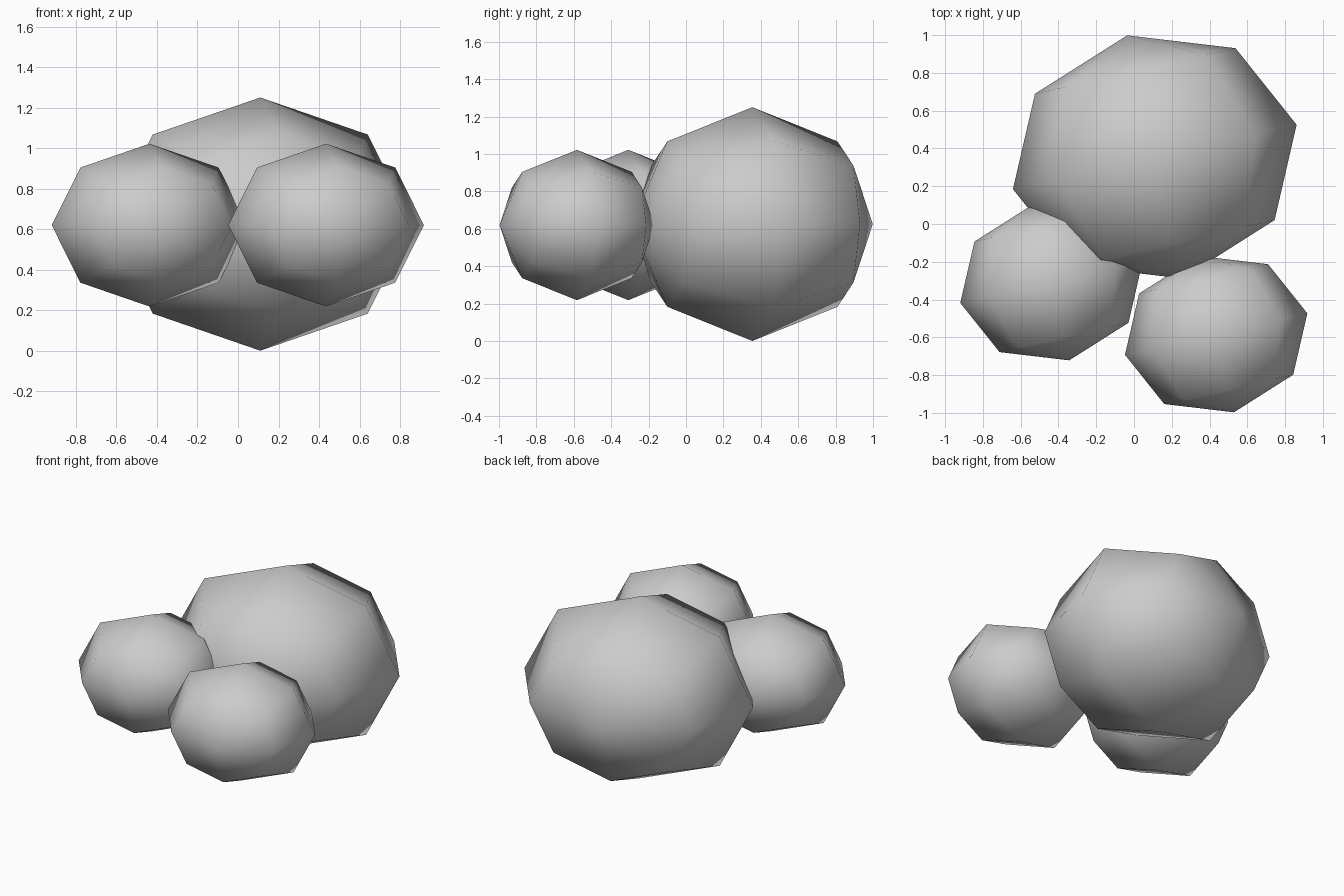
import bpy
from math import radians

cube = bpy.data.objects.get("Cube")
if cube:
    bpy.data.objects.remove(cube, do_unlink=True)

# One plain grey for every lobe
grey = bpy.data.materials.new("stone_grey")
grey.use_nodes = True
color = (0.6, 0.6, 0.6, 1.0)
grey.diffuse_color = color
grey.node_tree.nodes["Principled BSDF"].inputs["Base Color"].default_value = color


def lobe(name, location, size):
    """Low-poly ellipsoid with horizontal poles, turned slightly about z."""
    bpy.ops.mesh.primitive_uv_sphere_add(segments=8, ring_count=4, radius=1)
    obj = bpy.context.object
    obj.name = name
    # Lay the poles along y, then squash
    obj.rotation_euler = (radians(90), 0, 0)
    bpy.ops.object.transform_apply(location=False, rotation=True, scale=False)
    obj.scale = (0.77 * size, 0.66 * size, 0.625 * size)
    bpy.ops.object.transform_apply(location=False, rotation=False, scale=True)
    obj.rotation_euler = (0, 0, radians(12.8))
    obj.location = location
    bpy.ops.object.shade_smooth()
    obj.data.materials.append(grey)
    return obj


# Large rear lobe and two smaller front lobes
lobe("large_back_lobe", (0.11, 0.355, 0.625), 1.0)
lobe("small_left_lobe", (0.435, -0.583, 0.62), 0.643)
lobe("small_right_lobe", (-0.437, -0.308, 0.62), 0.643)
